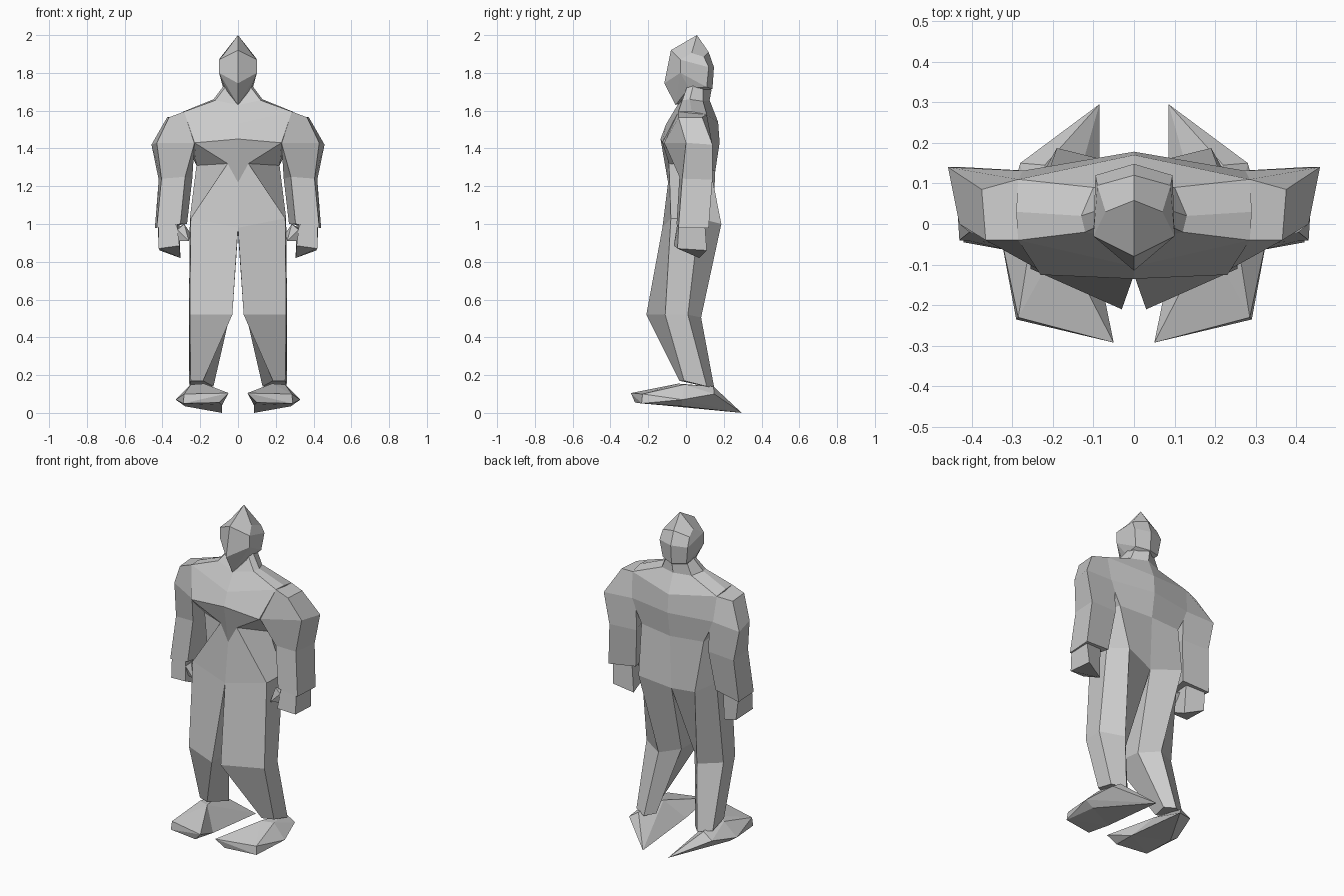
import bpy, bmesh

grey = bpy.data.materials.new("plain_grey")
grey.diffuse_color = (0.6, 0.6, 0.6, 1)


def finish(name, bm):
    bmesh.ops.remove_doubles(bm, verts=bm.verts, dist=0.0005)
    bmesh.ops.recalc_face_normals(bm, faces=bm.faces)
    me = bpy.data.meshes.new(name)
    bm.to_mesh(me)
    bm.free()
    me.materials.append(grey)
    bpy.context.collection.objects.link(bpy.data.objects.new(name, me))


def mirrored(name, points, faces):
    """Mesh from half the points, repeated on both sides of x = 0."""
    bm = bmesh.new()
    for s in (1, -1):
        vs = [bm.verts.new((s * x, y, z)) for x, y, z in points]
        for f in faces:
            bm.faces.new([vs[i] for i in f])
    finish(name, bm)


def loft(name, rings, closed=True, caps=()):
    n = len(rings[0])
    faces = []
    for r in range(len(rings) - 1):
        for i in range(n if closed else n - 1):
            j = (i + 1) % n
            faces.append((r * n + i, r * n + j, (r + 1) * n + j, (r + 1) * n + i))
    for r in caps:
        faces.append(tuple(r * n + i for i in range(n)))
    mirrored(name, [p for ring in rings for p in ring], faces)


def hull(name, points):
    bm = bmesh.new()
    for s in (1, -1):
        vs = [bm.verts.new((s * x, y, z)) for x, y, z in points]
        bmesh.ops.convex_hull(bm, input=vs)
    finish(name, bm)


# Torso: half rings from front centre to back centre, neck to hips
hips = [(0, -.125, .98), (.25, -.08, 1.03), (.255, .07, 1.03), (.19, .187, 1.0), (0, .14, .955)]
loft("torso", [
    [(0, .03, 1.72), (.055, .01, 1.74), (.07, .04, 1.74), (.065, .09, 1.73), (0, .135, 1.71)],
    [(0, -.045, 1.63), (.12, -.02, 1.655), (.13, .02, 1.66), (.10, .09, 1.65), (0, .125, 1.655)],
    [(0, -.105, 1.53), (.285, -.04, 1.595), (.29, .03, 1.595), (.285, .11, 1.58), (0, .17, 1.54)],
    [(0, -.135, 1.45), (.23, -.125, 1.43), (.25, -.02, 1.42), (.28, .13, 1.43), (0, .178, 1.43)],
    [(0, -.095, 1.22), (.055, -.09, 1.32), (.22, -.01, 1.31), (.21, .13, 1.29), (0, .155, 1.28)],
    hips], closed=False)

# Legs: hip, knee, ankle
loft("legs", [
    hips,
    [(.03, -.21, .52), (.255, -.11, .52), (.26, .01, .52), (.13, .08, .505), (.045, -.02, .51)],
    [(.185, -.035, .17), (.25, -.01, .17), (.258, .11, .14), (.18, .15, .13), (.13, .10, .14)],
], caps=[2])

# Arms: shoulder, deltoid, elbow, wrist
loft("arms", [
    [(.365, -.04, 1.565), (.285, -.04, 1.595), (.285, .11, 1.58), (.375, .085, 1.565)],
    [(.43, 0, 1.43), (.23, -.115, 1.43), (.25, .13, 1.43), (.458, .14, 1.42)],
    [(.405, -.02, 1.24), (.28, -.035, 1.25), (.242, .13, 1.24), (.42, .14, 1.235)],
    [(.43, -.04, .98), (.305, -.05, 1.0), (.27, .10, 1.0), (.44, .12, .98)],
], caps=[0, 3])

# Hands and thumbs
loft("hands", [
    [(.42, -.038, 1.0), (.325, -.045, 1.01), (.31, .08, 1.01), (.425, .10, 1.0)],
    [(.42, -.045, .87), (.31, -.065, .885), (.305, .07, .82), (.415, .11, .86)],
], caps=[0, 1])
hull("thumbs", [(.25, -.01, .95), (.26, -.06, .91), (.285, -.045, 1.0),
                (.32, -.05, .97), (.32, .02, .98), (.32, -.03, .91)])

# Feet: toe half and long pointed heel half meeting at the instep
instep = [(.085, -.12, .04), (.33, -.02, .07), (.28, -.02, .035), (.18, -.04, .155), (.25, -.01, .15)]
hull("toes", instep + [(.05, -.292, .105), (.10, -.27, .055), (.29, -.235, .05), (.285, -.23, .1)])
hull("heels", instep + [(.28, .15, .10), (.085, .295, 0), (.22, .145, .14)])

# Head: centre profile from chin over the peak to the nape, then side points
head = [(0, -.055, 1.63), (0, -.115, 1.745), (0, -.08, 1.92), (0, .058, 2.0),
        (0, .12, 1.91), (0, .148, 1.83), (0, .14, 1.715),
        (.1, -.03, 1.87), (.1, -.03, 1.8), (.07, .015, 1.72), (.07, .03, 1.905),
        (.09, .095, 1.885), (.095, .12, 1.83), (.08, .11, 1.725)]
mirrored("head", head, [
    (0, 1, 8), (0, 8, 9), (1, 2, 7, 8), (2, 3, 10, 7), (3, 4, 11, 10), (4, 5, 12, 11),
    (5, 6, 13, 12), (7, 10, 11, 12), (7, 12, 13, 8), (8, 13, 9), (0, 9, 13, 6)])
